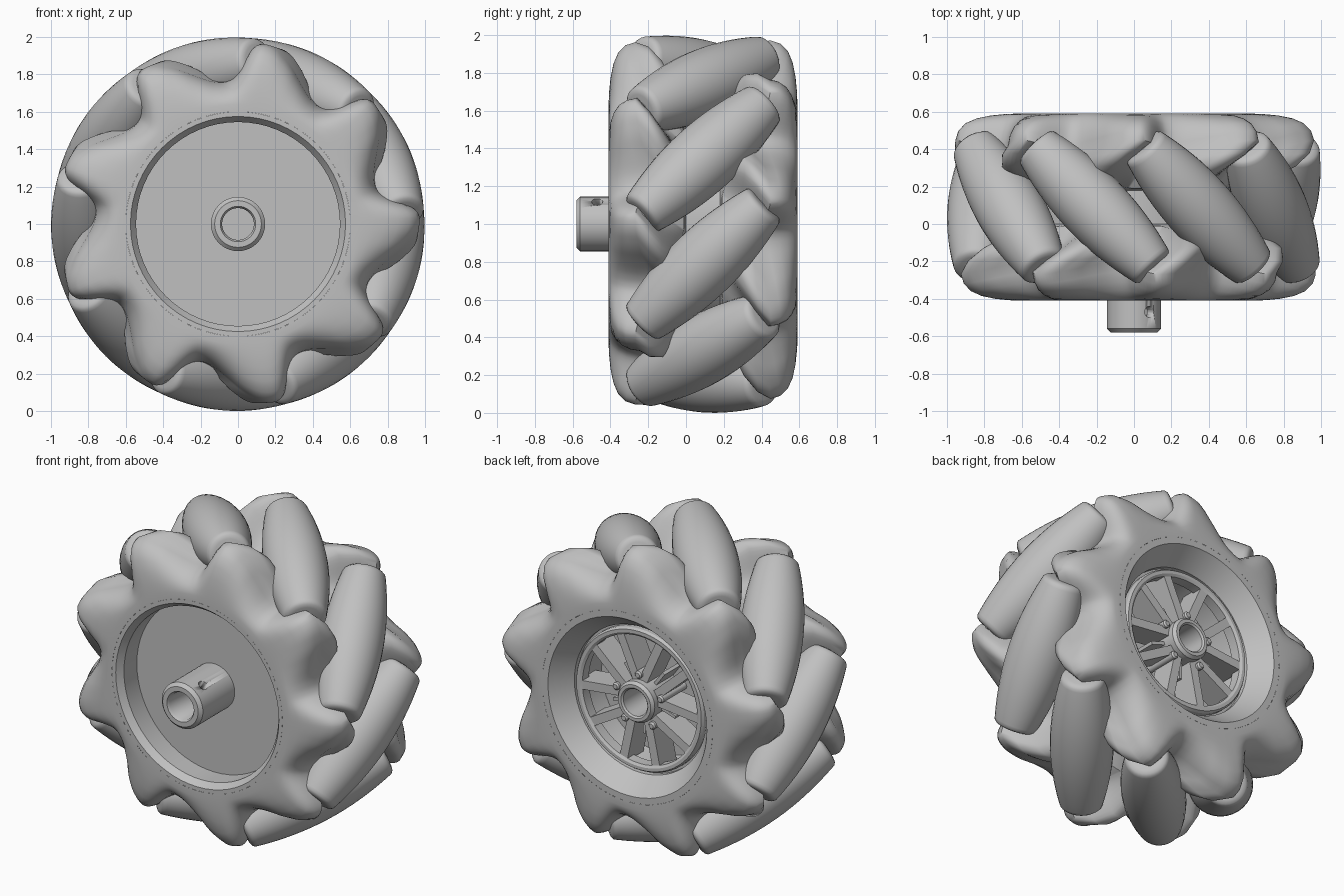
import bpy, bmesh
from math import sin, cos, pi, radians, sqrt
from mathutils import Matrix, Vector

cube = bpy.data.objects.get("Cube")
if cube:
    bpy.data.objects.remove(cube)

grey = bpy.data.materials.new("plain_grey")
grey.use_nodes = True
tone = (0.53, 0.53, 0.53, 1)
grey.diffuse_color = tone
grey.node_tree.nodes["Principled BSDF"].inputs["Base Color"].default_value = tone

COUNT = 9            # rollers and lobes
STEP = 360 / COUNT
MID_Y = 0.09         # middle of the wheel along its axle
ORBIT = 0.815        # distance of roller centres from the axle
FIRST = -15          # angle of the first roller
AXLE = Matrix.Translation((0, 0, 1))


def finish(name, bm, matrix=AXLE, angle=35):
    """Turn a bmesh into a shaded object."""
    bmesh.ops.remove_doubles(bm, verts=bm.verts, dist=0.0001)
    bmesh.ops.recalc_face_normals(bm, faces=bm.faces)
    mesh = bpy.data.meshes.new(name)
    bm.to_mesh(mesh)
    bm.free()
    obj = bpy.data.objects.new(name, mesh)
    bpy.context.collection.objects.link(obj)
    obj.matrix_world = matrix
    mesh.materials.append(grey)
    bpy.ops.object.select_all(action='DESELECT')
    obj.select_set(True)
    bpy.context.view_layer.objects.active = obj
    bpy.ops.object.shade_smooth_by_angle(angle=radians(angle))
    return obj


def skin(rings, closed=False):
    """Bridge rings of points, each a loop around the y axis."""
    bm = bmesh.new()
    loops = [[bm.verts.new(p) for p in ring] for ring in rings]
    pairs = list(zip(loops, loops[1:]))
    if closed:
        pairs.append((loops[-1], loops[0]))
    for a, b in pairs:
        for i in range(len(a)):
            j = (i + 1) % len(a)
            bm.faces.new((a[i], a[j], b[j], b[i]))
    return bm


def lathe(name, profile, sides=48, matrix=AXLE, closed=False, angle=35):
    """Spin (radius, y) points around the y axis."""
    rings = [[(r * cos(2 * pi * i / sides), y, r * sin(2 * pi * i / sides))
              for i in range(sides)] for r, y in profile]
    return finish(name, skin(rings, closed), matrix, angle)


def radial(angle, radius, y):
    a = radians(angle)
    return Vector((radius * cos(a), y, radius * sin(a)))


# Rim drum: front recess with floor, tapered rear recess
lathe("rim_drum", [(0, -.24), (.545, -.24), (.545, -.37), (.575, -.41), (.60, -.41),
                   (.60, .59), (.56, .59), (.465, .46), (.465, .43), (.44, .43),
                   (.42, .25), (0, .25)], 64, angle=20)

# Lobed side plates
LOBE = [(-28, .765), (-24, .767), (-20, .79), (-15, .84), (-10, .905), (-4, .965),
        (0, .975), (2, .97), (5, .90), (7, .84), (9, .79), (12, .765)]


def outline(angle):
    """Lobe height from 0 in the valley to 1 at the tip."""
    a = (angle - 82 + 28) % STEP - 28
    for (a0, r0), (a1, r1) in zip(LOBE, LOBE[1:]):
        if a <= a1:
            return (r0 + (r1 - r0) * (a - a0) / (a1 - a0) - .765) / .21
    return 0


def smooth_outline(angle):
    return sum(outline(angle + d / 2) for d in range(-4, 5)) / 9


# reach, y, twist in degrees, sharpness, lobe height
LAYERS = [(0, -.41, 0, 1, 1), (.2, -.407, 0, 1, 1), (.42, -.40, 0, 1, 1),
          (.65, -.385, 0, 1, 1), (.83, -.36, 0, 1, 1), (.95, -.32, 0, 1, 1),
          (1, -.27, 0, 1, 1), (.99, -.20, -5, 1.3, .98), (.85, -.13, -10, 2, .95),
          (.45, -.05, -15, 3, .9)]


def plate(name, matrix):
    samples = 360
    rings = [[radial(i, .60, -.41) for i in range(samples)]]
    for reach, y, twist, power, height in LAYERS:
        ring = []
        for i in range(samples):
            f = max(smooth_outline(i), 0)
            tip = .765 + .21 * height * f ** power
            sink = .07 * (1 - f) * reach ** 2 if twist == 0 else .04 * (1 - f)
            ring.append(radial(i + twist, .64 + reach * (tip - .64), y + sink))
        rings.append(ring)
    rings.append([radial(i - 15, .60, 0) for i in range(samples)])
    finish(name, skin(rings), matrix, 50)


plate("front_lobed_plate", AXLE)
flip = Matrix.Rotation(pi, 4, radial(FIRST, 1, 0))
plate("rear_lobed_plate", Matrix.Translation((0, 2 * MID_Y, 1)) @ flip)

# Barrel rollers set at 45 degrees
HALF = .465
barrel = []
for i in range(-8, 9):
    s = i / 8 * (HALF - .035)
    barrel.append((1 - sqrt(ORBIT ** 2 + s * s / 2), s))
end = barrel[0][0]
cap = [(0, HALF), (end - .04, HALF), (end - .018, HALF - .006), (end - .005, HALF - .018)]
profile = [(r, -s) for r, s in cap] + barrel + cap[::-1]
for k in range(COUNT):
    a = FIRST + k * STEP
    tangent = radial(a + 90, 1, 0)
    axis = (tangent + Vector((0, 1, 0))).normalized()
    turn = Vector((0, 1, 0)).rotation_difference(axis).to_matrix().to_4x4()
    place = Matrix.Translation(radial(a, ORBIT, MID_Y) + Vector((0, 0, 1))) @ turn
    lathe(f"roller_{k + 1}", profile, 32, place, angle=50)
    lathe(f"roller_pin_{k + 1}", [(0, -.52), (.05, -.52), (.05, .52), (0, .52)], 12, place)

# Front shaft with bore and set screw hole
shaft = lathe("front_shaft", [(0, -.32), (.085, -.32), (.085, -.565), (.095, -.58),
                              (.125, -.58), (.145, -.56), (.145, -.22), (0, -.22)], 40)
bm = bmesh.new()
bmesh.ops.create_cone(bm, cap_ends=True, segments=16, radius1=.03, radius2=.03, depth=.12)
aim = Vector((0, 0, 1)).rotation_difference(radial(55, 1, 0)).to_matrix().to_4x4()
cutter = finish("screw_hole_cutter", bm,
                Matrix.Translation(radial(55, .13, -.47) + Vector((0, 0, 1))) @ aim)
cutter.hide_render = True
cutter.hide_viewport = True
cut = shaft.modifiers.new("screw_hole", 'BOOLEAN')
cut.operation = 'DIFFERENCE'
cut.object = cutter
bpy.context.view_layer.objects.active = shaft
bpy.ops.object.modifier_apply(modifier=cut.name)
bpy.data.objects.remove(cutter)

# Rear spoked insert: hub, rim ring, paired spokes, bolts
lathe("rear_hub", [(.085, .24), (.085, .51), (.095, .52), (.115, .52), (.13, .50),
                   (.13, .24)], 32, closed=True)
lathe("spoke_ring", [(.405, .40), (.405, .465), (.42, .475), (.44, .475), (.45, .46),
                     (.45, .40)], 64, closed=True, angle=20)


def spoke(name, start, stop, width, front, back):
    """Straight bar between two points, deep along y."""
    along = (stop - start).normalized()
    side = Vector((-along.z, 0, along.x)) * width / 2
    bm = bmesh.new()
    corners = [start + side, stop + side, stop - side, start - side]
    face = bm.faces.new([bm.verts.new((p.x, back, p.z)) for p in corners])
    grown = bmesh.ops.extrude_face_region(bm, geom=[face])
    moved = [v for v in grown["geom"] if isinstance(v, bmesh.types.BMVert)]
    bmesh.ops.translate(bm, verts=moved, vec=(0, front - back, 0))
    finish(name, bm)


for k in range(5):
    a = 90 + k * 72
    for tag, sign in (("left", 1), ("right", -1)):
        spoke(f"spoke_{tag}_{k + 1}", radial(a + sign * 8, .11, 0),
              radial(a + sign * 20, .425, 0), .055, .465, .30)
    spoke(f"spoke_rib_{k + 1}", radial(a + 36, .11, 0), radial(a + 36, .23, 0), .02, .42, .24)
    bolt = AXLE @ Matrix.Translation(radial(a, .165, 0))
    lathe(f"hub_bolt_{k + 1}", [(0, .24), (.024, .24), (.024, .48), (.015, .49), (0, .49)],
          12, bolt)
